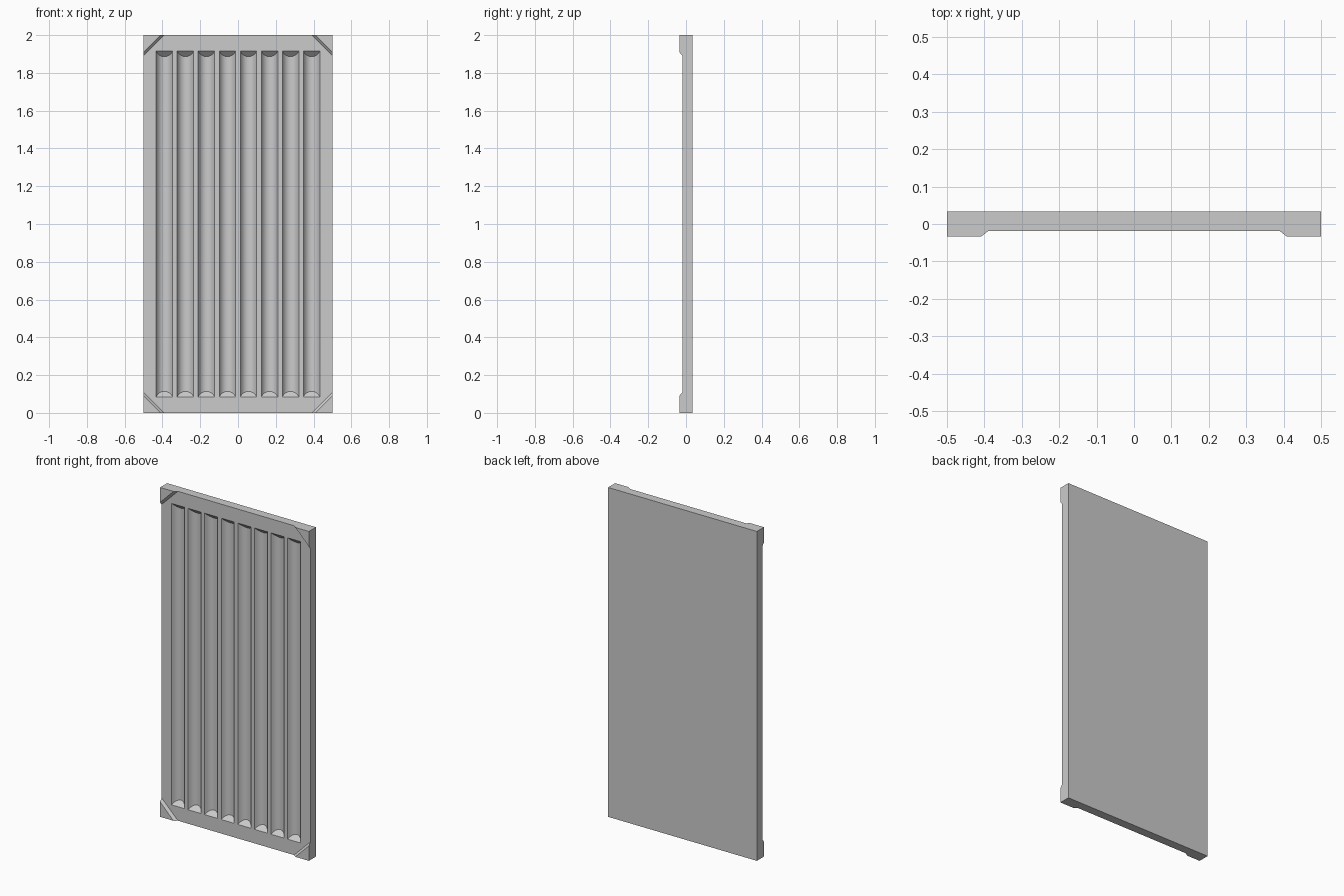
import bpy, bmesh

if "Cube" in bpy.data.objects:
    bpy.data.objects.remove(bpy.data.objects["Cube"])

FRONT, BACK, RAISED = -0.019, 0.034, -0.034


def make_object(name, bm):
    bmesh.ops.recalc_face_normals(bm, faces=bm.faces)
    mesh = bpy.data.meshes.new(name)
    bm.to_mesh(mesh)
    bm.free()
    obj = bpy.data.objects.new(name, mesh)
    bpy.context.collection.objects.link(obj)
    return obj


def loft(bm, ring_a, ring_b):
    """Closed solid between two matching rings of points."""
    a = [bm.verts.new(p) for p in ring_a]
    b = [bm.verts.new(p) for p in ring_b]
    bm.faces.new(a)
    bm.faces.new(b[::-1])
    for i in range(len(a)):
        j = (i + 1) % len(a)
        bm.faces.new((a[i], b[i], b[j], a[j]))


# Flat panel slab
bm = bmesh.new()
corners = [(-0.5, 0), (0.5, 0), (0.5, 2), (-0.5, 2)]
loft(bm, [(x, FRONT, z) for x, z in corners], [(x, BACK, z) for x, z in corners])
panel = make_object("panel", bm)

# Eight rounded flutes with sloping ends, as (x offset, depth)
half = [(0.0435, -0.01), (0.0435, 0.0), (0.036, 0.012), (0.026, 0.021), (0.014, 0.027)]
profile = [(-x, d) for x, d in half] + [(0, 0.029)] + half[::-1]
bm = bmesh.new()
for i in range(8):
    cx = (i - 3.5) * 0.1113
    loft(bm,
         [(cx + x, FRONT + d, 0.085 + d) for x, d in profile],
         [(cx + x, FRONT + d, 1.915 - d) for x, d in profile])
cutter = make_object("flute_cutter", bm)
cutter.hide_render = True

# Carve the flutes into the panel
mod = panel.modifiers.new("flutes", 'BOOLEAN')
mod.operation = 'DIFFERENCE'
mod.solver = 'EXACT'
mod.object = cutter
bpy.context.view_layer.objects.active = panel
panel.select_set(True)
bpy.ops.object.modifier_apply(modifier=mod.name)
bpy.data.objects.remove(cutter)
bpy.ops.object.shade_smooth_by_angle(angle=0.56)

# Raised triangular corner plates with a chamfered inner edge
for side, sx in (("left", -1), ("right", 1)):
    for level, z0, sz in (("bottom", 0, 1), ("top", 2, -1)):
        def triangle(leg, y):
            return [(sx * 0.5, y, z0),
                    (sx * (0.5 - leg), y, z0),
                    (sx * 0.5, y, z0 + sz * leg)]
        bm = bmesh.new()
        loft(bm, triangle(0.11, FRONT), triangle(0.091, RAISED))
        make_object(f"corner_plate_{level}_{side}", bm)
